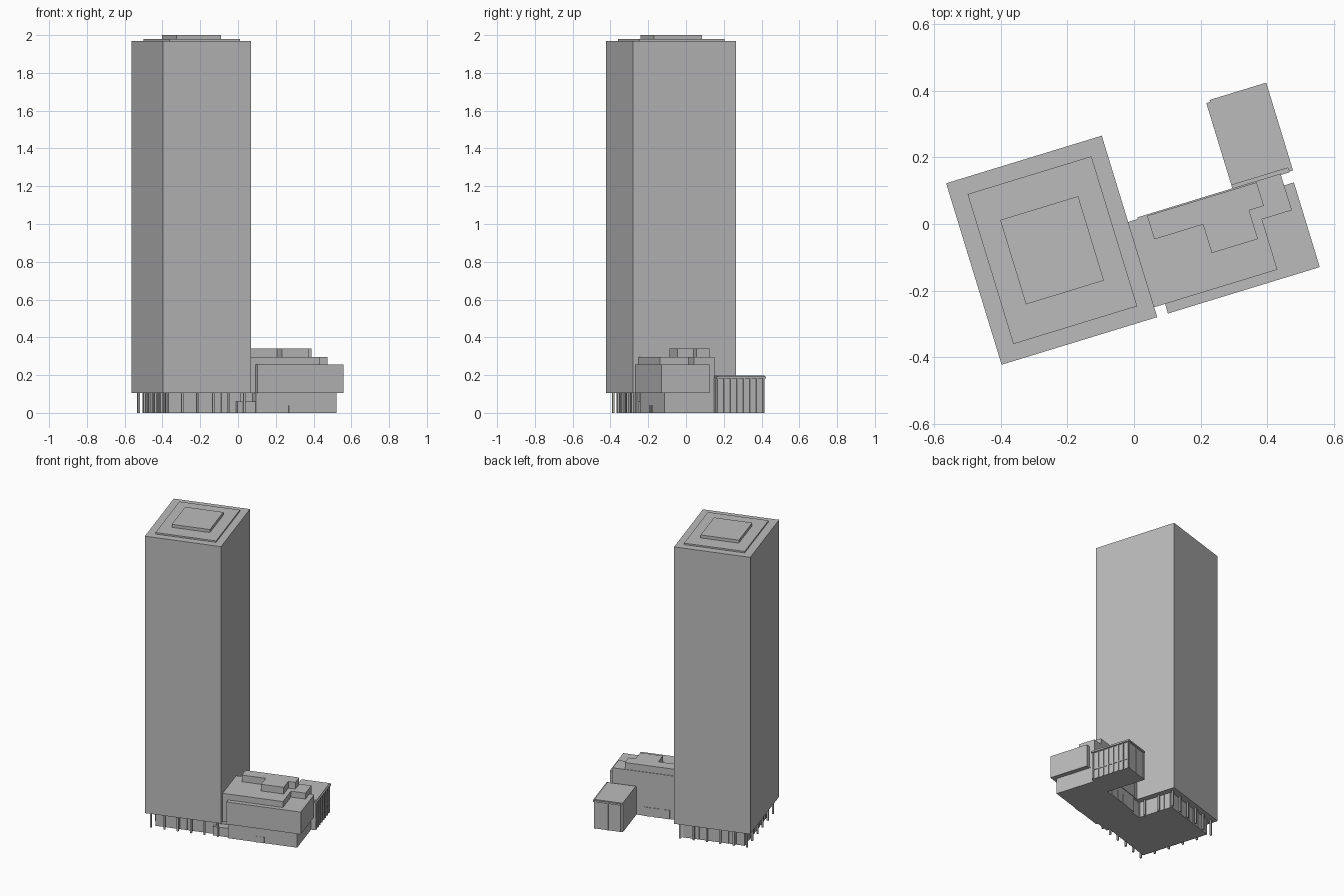
import bpy, bmesh, math
from mathutils import Matrix

cube = bpy.data.objects.get("Cube")
if cube:
    bpy.data.objects.remove(cube, do_unlink=True)

# The whole site is turned on plan
TURN = Matrix.Rotation(math.radians(17), 4, "Z")

grey = bpy.data.materials.new("plain grey")
grey.use_nodes = True
grey.diffuse_color = (0.5, 0.5, 0.5, 1)
grey.node_tree.nodes["Principled BSDF"].inputs["Base Color"].default_value = (0.5, 0.5, 0.5, 1)


def finish(name, bm):
    bmesh.ops.recalc_face_normals(bm, faces=bm.faces)
    mesh = bpy.data.meshes.new(name)
    bm.to_mesh(mesh)
    bm.free()
    mesh.materials.append(grey)
    obj = bpy.data.objects.new(name, mesh)
    obj.matrix_world = TURN
    bpy.context.collection.objects.link(obj)
    return obj


def prism(name, outline, z0, z1):
    """Extrude a plan outline from z0 to z1."""
    bm = bmesh.new()
    face = bm.faces.new([bm.verts.new((u, v, z0)) for u, v in outline])
    top = bmesh.ops.extrude_face_region(bm, geom=[face], use_keep_orig=True)
    for item in top["geom"]:
        if isinstance(item, bmesh.types.BMVert):
            item.co.z = z1
    return finish(name, bm)


def block(name, u0, u1, v0, v1, z0, z1):
    return prism(name, [(u0, v0), (u1, v0), (u1, v1), (u0, v1)], z0, z1)


def posts(name, spots, size, z0, z1):
    """Many square posts as one object."""
    bm = bmesh.new()
    for u, v in spots:
        place = Matrix.Translation((u, v, (z0 + z1) / 2)) @ Matrix.Diagonal((size, size, z1 - z0, 1))
        bmesh.ops.create_cube(bm, size=1, matrix=place)
    return finish(name, bm)


def spread(a, b, n):
    return [a + (b - a) * i / (n - 1) for i in range(n)]


# Tower shaft and stepped roof
L, R, F, B = -0.504, -0.015, -0.288, 0.282
block("tower_shaft", L, R, F, B, 0.105, 1.97)
block("tower_roof_step", -0.452, -0.063, -0.239, 0.232, 1.97, 1.98)
block("tower_roof_plant", -0.381, -0.136, -0.136, 0.129, 1.98, 2.0)

# Recessed ground floor with perimeter columns
block("tower_lobby", L + 0.05, R - 0.04, F + 0.06, B - 0.045, 0, 0.105)
gap = 0.03
side_v = spread(F + gap, B - gap, 6)
side_u = spread(L + gap, R - gap, 6)
spots = [(u, v) for u in (L + gap, R - gap) for v in side_v]
spots += [(u, v) for v in (F + gap, B - gap) for u in side_u[1:-1]]
posts("tower_columns", spots, 0.011, 0, 0.105)

# Lobby window mullions
frames = [(u, v) for u in (L + 0.05, R - 0.04) for v in spread(F + 0.07, B - 0.055, 11)]
frames += [(u, v) for v in (F + 0.06, B - 0.045) for u in spread(L + 0.06, R - 0.05, 9)]
posts("lobby_mullions", frames, 0.006, 0, 0.105)

# Link and low entrance between tower and podium
block("link_base", -0.06, 0.03, -0.2, 0.0, 0, 0.105)
block("entrance_vestibule", -0.08, 0.02, -0.25, -0.19, 0, 0.06)

# Podium: ground floor, overhanging hall, stepped roofs
block("podium_base", 0.02, 0.465, -0.262, 0.012, 0, 0.105)
prism("podium_hall", [(0.019, -0.287), (0.496, -0.287), (0.496, -0.021),
                      (0.465, -0.021), (0.465, 0.015), (0.019, 0.015)], 0.105, 0.255)
prism("podium_upper", [(-0.016, -0.257), (0.372, -0.257), (0.372, -0.099), (0.466, -0.099),
                       (0.465, 0.016), (0.015, 0.016), (0.015, 0.011), (-0.016, 0.011)],
      0.105, 0.295)
prism("podium_roof_plant", [(0.045, 0.012), (0.045, -0.062), (0.198, -0.062), (0.198, -0.152),
                            (0.343, -0.152), (0.343, -0.062), (0.389, -0.062), (0.389, 0.012)],
      0.295, 0.34)

# Doors set on the podium base
for i, u in enumerate((0.2, 0.23)):
    block(f"front_door_{i + 1}", u, u + 0.024, -0.265, -0.261, 0, 0.04)
for i, u in enumerate((0.1, 0.16, 0.22)):
    block(f"back_door_{i + 1}", u, u + 0.045, 0.011, 0.016, 0, 0.06)

# Rear pavilion with overhanging roof edge and side fins
block("pavilion", 0.314, 0.492, 0.012, 0.281, 0, 0.187)
block("pavilion_roof", 0.314, 0.496, 0.026, 0.284, 0.187, 0.197)
block("pavilion_side_fascia", 0.492, 0.504, 0.014, 0.29, 0.182, 0.193)
block("pavilion_back_fascia", 0.326, 0.504, 0.281, 0.29, 0.182, 0.193)
posts("pavilion_side_fins", [(0.494, v) for v in spread(0.025, 0.277, 8)], 0.008, 0, 0.185)
posts("pavilion_back_fins", [(u, 0.282) for u in (0.33, 0.41, 0.488)], 0.006, 0, 0.185)
block("pavilion_side_rail", 0.492, 0.496, 0.02, 0.28, 0.062, 0.068)
